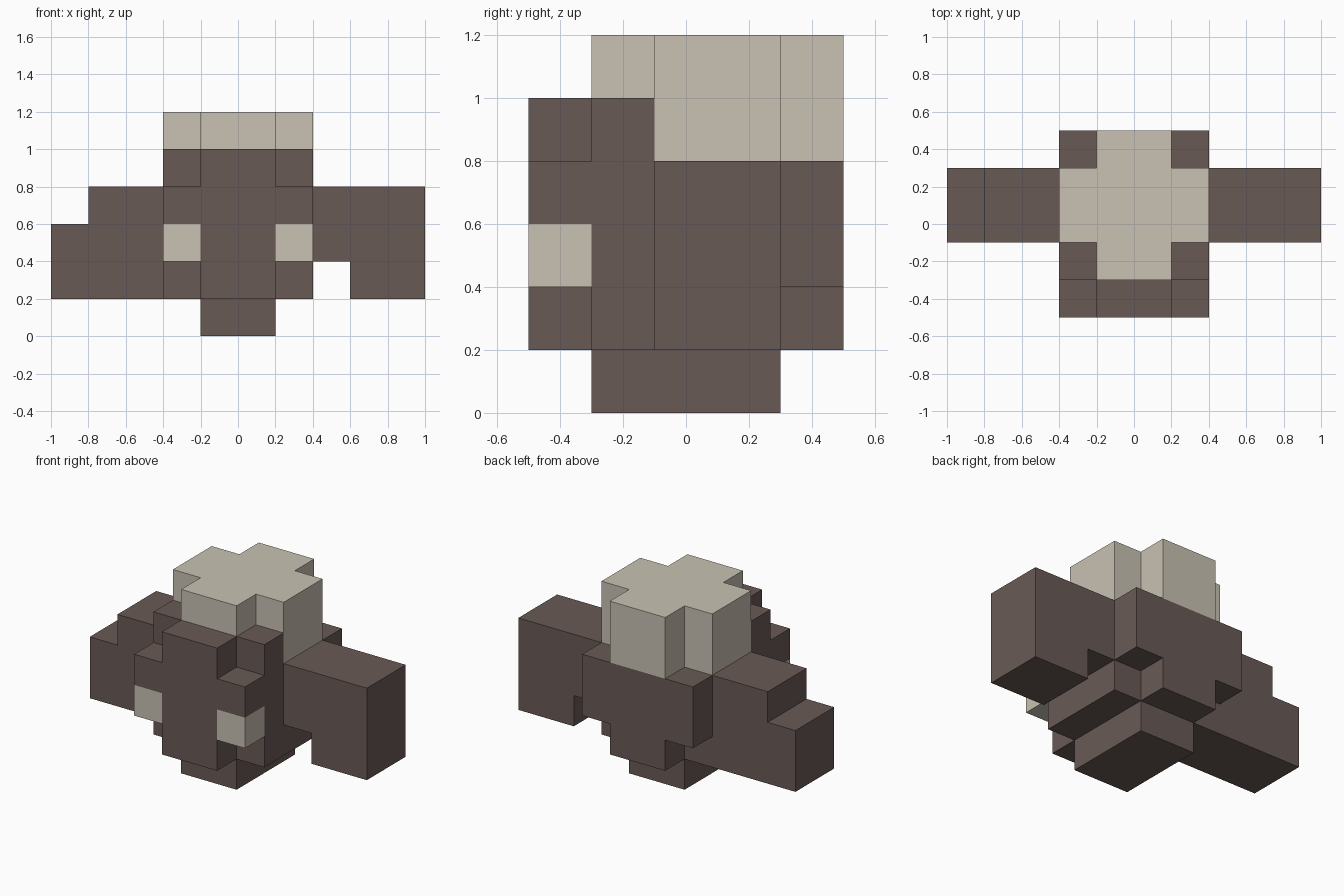
import bpy
import bmesh
from itertools import product
from mathutils import Vector

UNIT = 0.2  # edge of one block

if "Cube" in bpy.data.objects:
    bpy.data.objects.remove(bpy.data.objects["Cube"], do_unlink=True)


def make_material(name, color):
    mat = bpy.data.materials.new(name)
    mat.use_nodes = True
    mat.diffuse_color = color
    mat.node_tree.nodes["Principled BSDF"].inputs["Base Color"].default_value = color
    return mat


brown = make_material("dark brown", (0.141, 0.102, 0.093, 1))
cream = make_material("cream", (0.584, 0.54, 0.45, 1))


def block_part(name, mat, *boxes):
    """Join boxes, given as (x, y, z) block ranges, into one clean outer shell."""
    cells = set()
    for xs, ys, zs in boxes:
        cells.update(product(range(*xs), range(*ys), range(*zs)))
    bm = bmesh.new()
    for cell in sorted(cells):
        for axis, side in product(range(3), (0, 1)):
            neighbour = list(cell)
            neighbour[axis] += 2 * side - 1
            if tuple(neighbour) in cells:
                continue
            # Walk round the exposed side of this block
            u, v = (axis + 1) % 3, (axis + 2) % 3
            ring = []
            for du, dv in ((0, 0), (1, 0), (1, 1), (0, 1)):
                p = Vector(cell)
                p[axis] += side
                p[u] += du
                p[v] += dv
                p.y -= 2.5
                ring.append(bm.verts.new(p * UNIT))
            bm.faces.new(ring if side else ring[::-1])
    bmesh.ops.remove_doubles(bm, verts=bm.verts[:], dist=UNIT / 100)
    bmesh.ops.dissolve_limit(bm, angle_limit=0.01, verts=bm.verts[:], edges=bm.edges[:])
    mesh = bpy.data.meshes.new(name)
    bm.to_mesh(mesh)
    bm.free()
    mesh.materials.append(mat)
    obj = bpy.data.objects.new(name, mesh)
    bpy.context.collection.objects.link(obj)
    return obj


# Trunk of the body with its brow, face ridge, cheeks and stepped back
block_part("body", brown,
           ((-2, 2), (1, 4), (1, 4)),   # trunk
           ((-2, 2), (1, 2), (4, 5)),   # brow
           ((-1, 1), (0, 1), (1, 5)),   # face ridge
           ((-2, 2), (0, 1), (3, 4)),   # cheeks over the eyes
           ((-2, 2), (4, 5), (2, 4)),   # upper back
           ((-1, 1), (4, 5), (1, 2)))   # lower back

# Narrow foot under the body
block_part("foot", brown, ((-1, 1), (1, 4), (0, 1)))

# Arms: one with a hanging hand, one with a stepped shoulder
block_part("left_arm", brown,
           ((2, 5), (2, 4), (2, 4)),
           ((3, 5), (2, 4), (1, 2)))
block_part("right_arm", brown,
           ((-4, -2), (2, 4), (1, 4)),
           ((-5, -4), (2, 4), (1, 3)))

# Cross-shaped cap on the head
block_part("cap", cream,
           ((-2, 2), (2, 4), (4, 6)),
           ((-1, 1), (4, 5), (4, 6)),
           ((-1, 1), (1, 2), (5, 6)))

# Eye blocks either side of the face ridge
for name, x in (("left_eye", 1), ("right_eye", -2)):
    block_part(name, cream, ((x, x + 1), (0, 1), (2, 3)))
